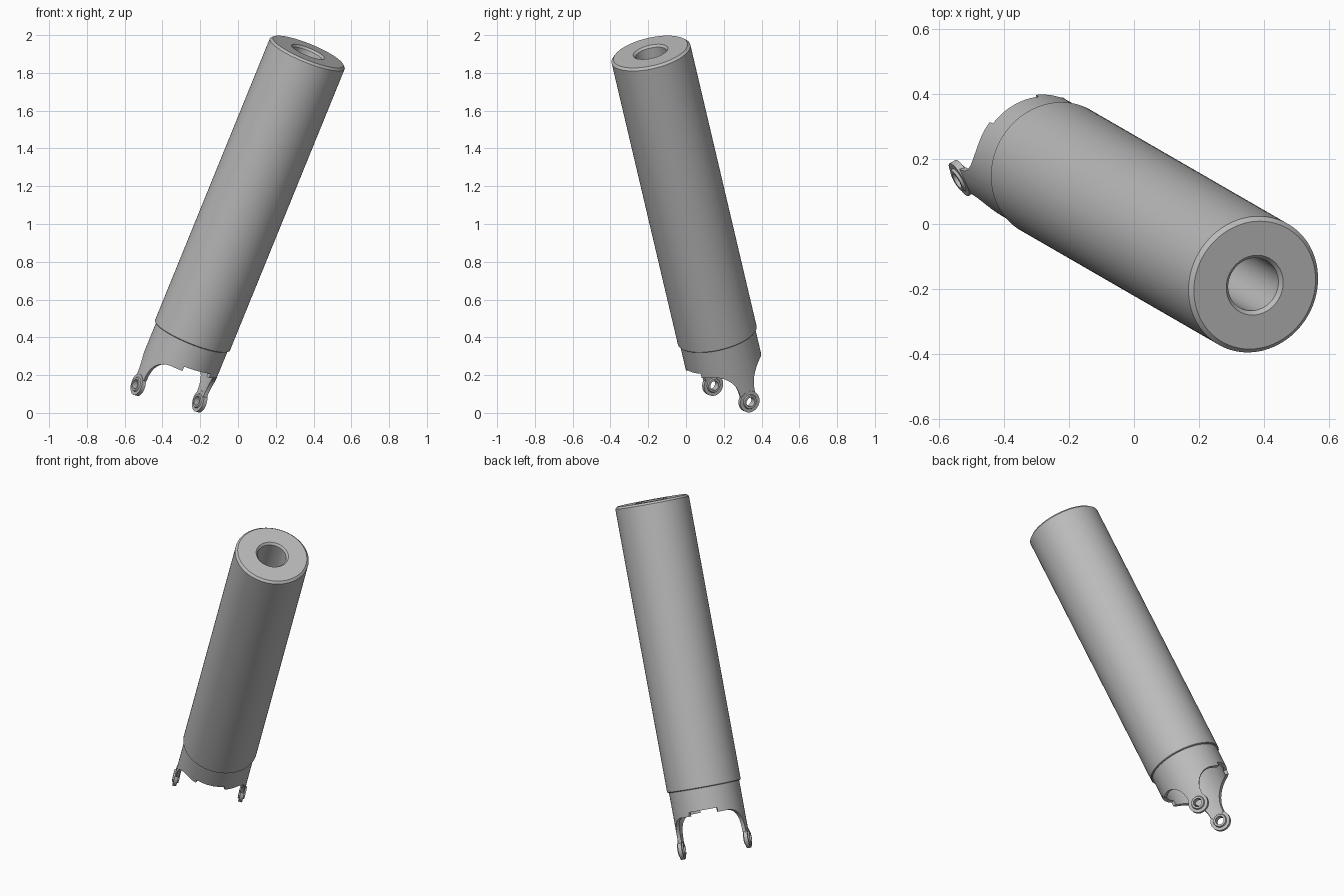
import bpy, bmesh, math
from mathutils import Matrix, Vector

cube = bpy.data.objects.get("Cube")
if cube:
    bpy.data.objects.remove(cube, do_unlink=True)

# Single grey metal colour
grey = bpy.data.materials.new("grey_metal")
grey.use_nodes = True
colour = (0.5, 0.5, 0.5, 1)
grey.diffuse_color = colour
grey.node_tree.nodes["Principled BSDF"].inputs["Base Color"].default_value = colour

# Leaning frame: z runs up the tube, x joins the two lugs, origin at the seam
TILT, HEADING, ROLL = math.radians(25.2), math.radians(-30), math.radians(32)
axis = Vector((math.sin(TILT) * math.cos(HEADING), math.sin(TILT) * math.sin(HEADING), math.cos(TILT)))
level = Vector((-math.sin(HEADING), math.cos(HEADING), 0))
across = Matrix.Rotation(ROLL, 3, axis) @ level
if across.z > 0:
    across = Matrix.Rotation(-ROLL, 3, axis) @ level
depth = axis.cross(across)
FRAME = Matrix.Translation((-0.242, 0.166, 0.408)) @ Matrix((across, depth, axis)).transposed().to_4x4()


def finish(name, bm, local=Matrix()):
    bmesh.ops.remove_doubles(bm, verts=bm.verts, dist=1e-5)
    bmesh.ops.recalc_face_normals(bm, faces=bm.faces)
    mesh = bpy.data.meshes.new(name)
    bm.to_mesh(mesh)
    bm.free()
    mesh.materials.append(grey)
    obj = bpy.data.objects.new(name, mesh)
    bpy.context.collection.objects.link(obj)
    obj.matrix_world = FRAME @ local
    bpy.ops.object.select_all(action='DESELECT')
    obj.select_set(True)
    bpy.context.view_layer.objects.active = obj
    bpy.ops.object.shade_smooth_by_angle(angle=math.radians(30))
    return obj


def bridge(bm, rings, closed):
    """Join neighbouring rings of points, each ring wrapping round."""
    rows = [[bm.verts.new(p) for p in ring] for ring in rings]
    pairs = list(zip(rows, rows[1:])) + ([(rows[-1], rows[0])] if closed else [])
    for a, b in pairs:
        for i in range(len(a)):
            j = (i + 1) % len(a)
            bm.faces.new((a[i], a[j], b[j], b[i]))


def lathe(name, profile, sides, closed=False, local=Matrix()):
    bm = bmesh.new()
    turns = [math.tau * i / sides for i in range(sides)]
    bridge(bm, [[(r * math.cos(a), r * math.sin(a), z) for a in turns] for r, z in profile], closed)
    return finish(name, bm, local)


# Main tube with chamfered ends and a bored top
lathe("main_tube", [(0, 0), (0.21, 0), (0.214, 0.004), (0.214, 1.65), (0.201, 1.662),
                    (0.094, 1.662), (0.083, 1.65), (0.083, 0.06), (0, 0.06)], 96)

# Fork collar: thin shell whose lower rim has notches, arches and two necks
RIM, NECK, NOTCH, CORNER, SIDE = 0.152, 0.3, 24, 42, 77
quarter = [(a, 0.127) for a in range(0, NOTCH + 1, 4)]
quarter += [(a + 0.5, RIM) for a in range(NOTCH, CORNER, 3)]
for i in range(17):
    u = math.sin(math.pi / 2 * i / 16)
    quarter.append((CORNER + (SIDE - CORNER) * u, RIM + 0.13 * (1 - math.sqrt(max(0, 1 - u * u)))))
quarter += [(SIDE + 0.5, NECK), (82, NECK), (86, NECK), (90, NECK)]
half = quarter + [(180 - a, t) for a, t in reversed(quarter[:-1])]
rim = half + [(360 - a, t) for a, t in reversed(half[1:-1])]


def shell_ring(radius, top):
    return [(radius * math.sin(math.radians(a)), radius * math.cos(math.radians(a)), 0.002 if top else -t)
            for a, t in rim]


OUTER, INNER = 0.204, 0.184
bm = bmesh.new()
bridge(bm, [shell_ring(OUTER, True), shell_ring(OUTER, False),
            shell_ring(INNER, False), shell_ring(INNER, True)], True)
finish("fork_collar", bm)

# Eyelet lugs: flat plates with a raised boss round a through hole
eyelet = [(0.025, 0.019), (0.036, 0.019), (0.04, 0.011), (0.058, 0.011)]
eyelet += [(r, -z) for r, z in reversed(eyelet)]
for name, side in (("left_lug", 1), ("right_lug", -1)):
    place = Matrix.Translation((side * 0.194, 0, -0.335)) @ Matrix.Rotation(math.pi / 2, 4, 'Y')
    lathe(name, eyelet, 40, True, place)
